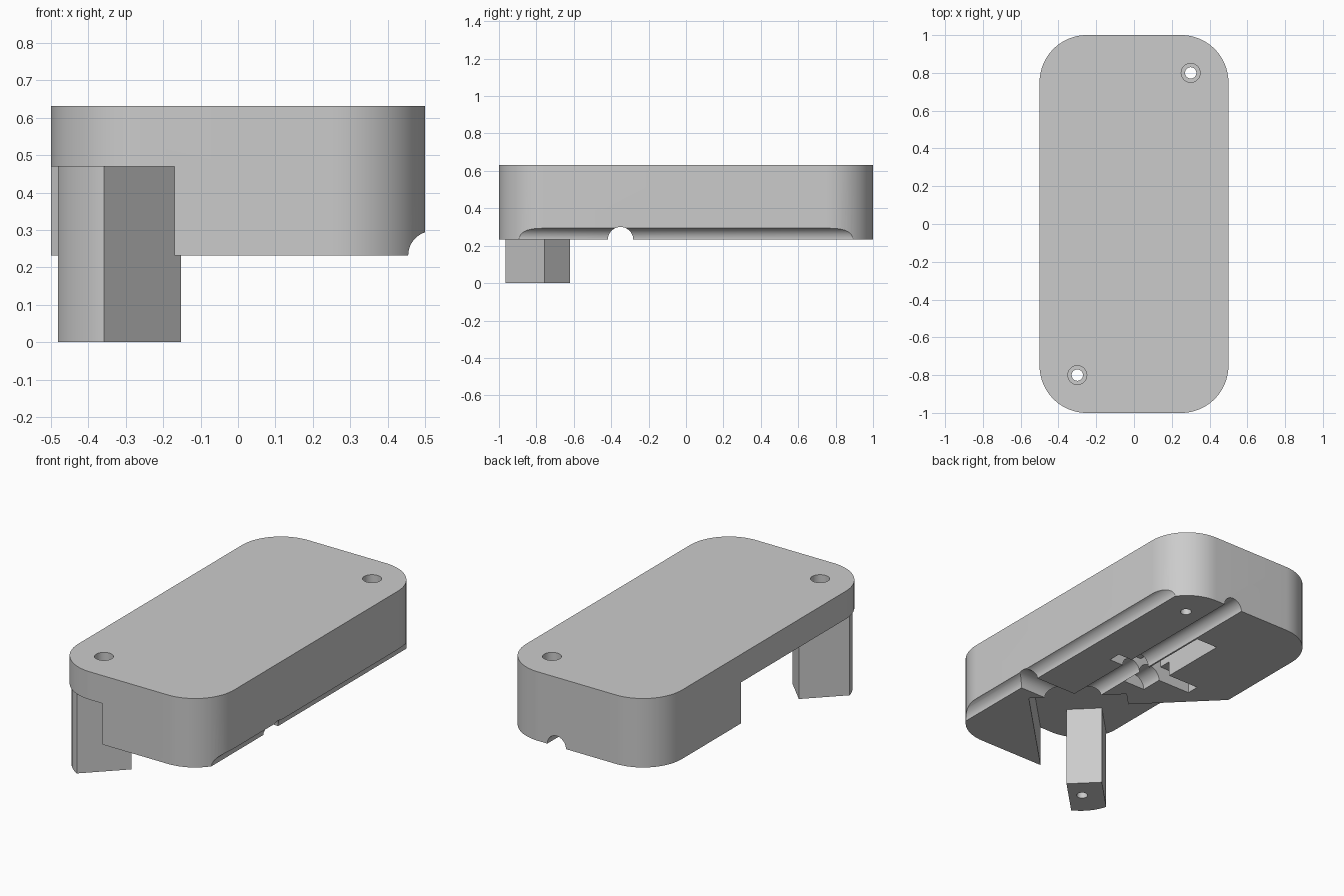
import bpy, bmesh, math
from mathutils import Matrix, Vector

cube = bpy.data.objects.get("Cube")
if cube:
    bpy.data.objects.remove(cube, do_unlink=True)

BASE, TOP, CEILING = 0.232, 0.632, 0.47
FLOOR = -0.1

grey = bpy.data.materials.new("plain grey")
grey.use_nodes = True
grey.diffuse_color = (0.6, 0.6, 0.6, 1)
grey.node_tree.nodes["Principled BSDF"].inputs["Base Color"].default_value = (0.6, 0.6, 0.6, 1)


def finish(name, bm):
    bmesh.ops.recalc_face_normals(bm, faces=bm.faces)
    mesh = bpy.data.meshes.new(name)
    bm.to_mesh(mesh)
    bm.free()
    mesh.materials.append(grey)
    obj = bpy.data.objects.new(name, mesh)
    bpy.context.collection.objects.link(obj)
    return obj


def prism(name, outline, z0, z1):
    bm = bmesh.new()
    face = bm.faces.new([bm.verts.new((x, y, z0)) for x, y in outline])
    extruded = bmesh.ops.extrude_face_region(bm, geom=[face])["geom"]
    verts = [g for g in extruded if isinstance(g, bmesh.types.BMVert)]
    bmesh.ops.translate(bm, verts=verts, vec=(0, 0, z1 - z0))
    return finish(name, bm)


def box(name, x0, x1, y0, y1, z0, z1):
    return prism(name, [(x0, y0), (x1, y0), (x1, y1), (x0, y1)], z0, z1)


def rod(name, start, end, radius):
    a, b = Vector(start), Vector(end)
    turn = (b - a).to_track_quat('Z', 'Y').to_matrix().to_4x4()
    bm = bmesh.new()
    bmesh.ops.create_cone(bm, cap_ends=True, segments=48, radius1=radius, radius2=radius,
                          depth=(b - a).length, matrix=Matrix.Translation((a + b) / 2) @ turn)
    return finish(name, bm)


def rounded_outline(inset=0.0, steps=20):
    points = []
    for quarter, (sx, sy) in enumerate([(1, 1), (-1, 1), (-1, -1), (1, -1)]):
        for i in range(steps + 1):
            a = (quarter + i / steps) * math.pi / 2
            r = 0.25 - inset
            points.append((sx * 0.25 + r * math.cos(a), sy * 0.75 + r * math.sin(a)))
    return points


def diagonal(points):
    # Outline given along and across the 45 degree line of the foot
    return [((s - d) / 2, (s + d) / 2) for s, d in points]


def boolean(target, cutter, operation='DIFFERENCE'):
    mod = target.modifiers.new("cut", 'BOOLEAN')
    mod.operation, mod.object, mod.solver = operation, cutter, 'EXACT'
    bpy.ops.object.select_all(action='DESELECT')
    bpy.context.view_layer.objects.active = target
    target.select_set(True)
    bpy.ops.object.modifier_apply(modifier=mod.name)
    bpy.data.objects.remove(cutter, do_unlink=True)


# Main block and folding foot
body = prism("body", rounded_outline(), BASE, TOP)
foot = prism("foot", rounded_outline(0.01), 0, CEILING)
boolean(foot, prism("foot_strip", diagonal([(-0.91, -0.605), (-0.91, -0.33), (-3, -0.33), (-3, -0.605)]),
                    FLOOR, 1), 'INTERSECT')

# Stepped diagonal recess that the foot folds into
recess = [(-0.13, -0.83), (-0.13, -0.07), (-0.29, -0.07), (-0.29, 1.4), (-3, 1.4), (-3, -0.83)]
boolean(body, prism("recess", diagonal(recess), FLOOR, CEILING))

# Cable grooves on the underside
grooves = [
    ((0.52, -1.2, BASE), (0.52, 1.2, BASE), 0.065),
    ((-0.7, -0.35, BASE), (0.7, -0.35, BASE), 0.068),
    ((0.13, -0.35, BASE), (0.13, 1.2, BASE), 0.06),
    ((0, 0, BASE), (0, 0.16, BASE), 0.07),
]
for start, end, radius in grooves:
    boolean(body, rod("groove", start, end, radius))

# Pocket with a long bay and side tabs
boolean(body, box("pocket", -0.08, 0.06, 0.13, 0.61, FLOOR, 0.45))
boolean(body, box("tab_slot", -0.28, 0.28, 0.13, 0.205, FLOOR, 0.32))

# Screw holes with wider mouths at the top
for side in (-1, 1):
    x, y = side * 0.3, side * 0.8
    boolean(body, rod("screw_hole", (x, y, FLOOR), (x, y, 1), 0.03))
    boolean(body, rod("screw_mouth", (x, y, 0.53), (x, y, 1), 0.05))
boolean(foot, rod("foot_hole", (-0.3, -0.8, FLOOR), (-0.3, -0.8, 1), 0.03))

for obj in (body, foot):
    bpy.ops.object.select_all(action='DESELECT')
    bpy.context.view_layer.objects.active = obj
    obj.select_set(True)
    bpy.ops.object.shade_smooth_by_angle(angle=math.radians(30))
